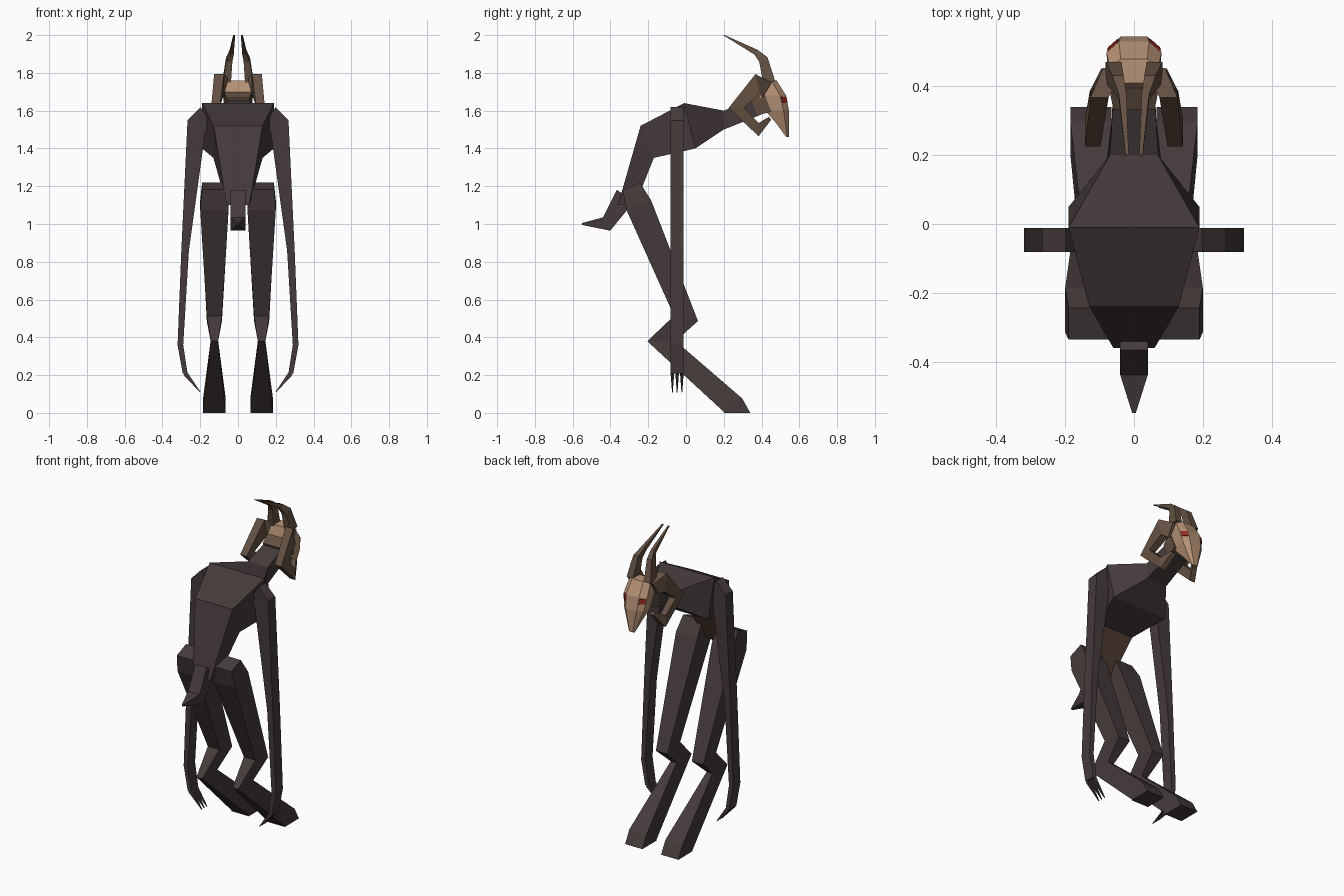
import bpy, bmesh
from mathutils import Vector

default_cube = bpy.data.objects.get("Cube")
if default_cube:
    bpy.data.objects.remove(default_cube, do_unlink=True)


def material(name, *color):
    mat = bpy.data.materials.new(name)
    mat.use_nodes = True
    mat.diffuse_color = (*color, 1)
    shader = mat.node_tree.nodes["Principled BSDF"]
    shader.inputs["Base Color"].default_value = (*color, 1)
    return mat


hide = material("dark_hide", .06, .043, .044)
belly_brown = material("belly_brown", .075, .043, .028)
horn_brown = material("horn_brown", .125, .08, .053)
bone = material("bone_tan", .47, .29, .185)
red = material("eye_red", .32, .02, .015)


def loft(name, rings, mat):
    """Bridge rings of equal length and cap both ends."""
    bm = bmesh.new()
    loops = [[bm.verts.new(point) for point in ring] for ring in rings]
    for lower, upper in zip(loops, loops[1:]):
        for i in range(len(lower)):
            bm.faces.new((lower[i - 1], lower[i], upper[i], upper[i - 1]))
    bm.faces.new(loops[0])
    bm.faces.new(loops[-1])
    bmesh.ops.recalc_face_normals(bm, faces=bm.faces)
    mesh = bpy.data.meshes.new(name)
    bm.to_mesh(mesh)
    bm.free()
    mesh.materials.append(mat)
    obj = bpy.data.objects.new(name, mesh)
    bpy.context.collection.objects.link(obj)
    return obj


def loft_pair(name, rings, mat):
    """Loft a left part and its mirrored right twin."""
    loft("left_" + name, rings, mat)
    mirrored = [[(-x, y, z) for x, y, z in ring] for ring in rings]
    loft("right_" + name, mirrored, mat)


def ramp(start, end, count):
    return [start + (end - start) * i / (count - 1) for i in range(count)]


def tube(path, offsets, widths, finish=None, sideways=False):
    """Mitred box rings along a path of (forward, height, depth).

    The path lies in the side plane, or in the front plane if sideways.
    """
    centres = [Vector((offset, a, b)) for offset, (a, b, depth) in zip(offsets, path)]
    steps = [(q - p).normalized() for p, q in zip(centres, centres[1:])]
    before = [steps[0]] + steps
    after = steps + [finish or steps[-1]]
    across = Vector((1, 0, 0))
    rings = []
    for centre, (a, b, depth), width, enter, leave in zip(centres, path, widths, before, after):
        tangent = leave if finish and len(rings) == len(steps) else enter + leave
        thick = tangent.cross(across).normalized() * depth / 2
        wide = across * width / 2
        ring = [centre + thick + wide, centre + thick - wide,
                centre - thick - wide, centre - thick + wide]
        rings.append([p.yxz if sideways else p for p in ring])
    return rings


def body_ring(back, belly, half):
    return [(-half, *back), (half, *back), (half, *belly), (-half, *belly)]


# Torso and neck, with a brown waist in front
torso = loft("torso", [
    body_ring(back=(-.36, 1.1), belly=(-.27, 1.1), half=.06),
    body_ring(back=(-.24, 1.52), belly=(-.17, 1.35), half=.13),
    body_ring(back=(-.01, 1.64), belly=(.05, 1.4), half=.19),
    body_ring(back=(.2, 1.6), belly=(.2, 1.5), half=.07),
    body_ring(back=(.38, 1.67), belly=(.4, 1.58), half=.06),
], hide)
torso.data.materials.append(belly_brown)
for face in torso.data.polygons:
    if face.center.z < 1.3 and face.normal.y > .5:
        face.material_index = 1

# Tail
tail_path = [(-.32, 1.15, .11), (-.42, 1, .08), (-.55, 1, .01)]
loft("tail", tube(tail_path, offsets=[0, 0, 0], widths=[.08, .08, .01]), hide)

# Legs with backward hocks and wedge feet
leg_path = [(-.29, 1.2, .1), (-.25, 1.1, .14), (0, .5, .13),
            (-.13, .38, .15), (.25, .04, .12), (.27, 0, .14)]
leg_widths = [.13, .15, .08, .04, .12, .12]
down = Vector((0, 0, -1))
loft_pair("leg", tube(leg_path, [.125] * len(leg_path), leg_widths, finish=down), hide)

# Long arms, flat from front to back
arm_path = [(.16, 1.56, .14), (.22, 1.52, .11), (.28, .86, .04),
            (.305, .36, .03), (.28, .21, .025)]
arm_y = -.047
loft_pair("arm", tube(arm_path, [arm_y] * len(arm_path), [.07] * len(arm_path),
                      sideways=True), hide)

# Three claws per hand
claw_path = [arm_path[-1], (.2, .11, .004)]
for label, shift in (("outer", -.025), ("middle", 0), ("inner", .025)):
    rings = tube(claw_path, [arm_y + shift] * len(claw_path), [.018, .004], sideways=True)
    loft_pair(label + "_claw", rings, hide)

# Back of the head
loft("head_back", tube([(.35, 1.62, .1), (.43, 1.65, .12)], [0, 0], [.12, .15]), horn_brown)


# Skull, with chamfered cheeks between the front and the sides
def skull_ring(z, front, back, half):
    corners = [(half * .55, front), (half, front - half * .4), (half * .9, back)]
    ring = [Vector((x, y, z)) for x, y in corners]
    return ring + [Vector((-x, y, z)) for x, y in reversed(corners)]


skull_rings = [
    skull_ring(z=1.76, front=.48, back=.41, half=.07),
    skull_ring(z=1.68, front=.53, back=.39, half=.08),
    skull_ring(z=1.6, front=.545, back=.42, half=.07),
    skull_ring(z=1.53, front=.545, back=.48, half=.045),
    skull_ring(z=1.46, front=.545, back=.53, half=.02),
]
loft("skull", skull_rings, bone)

# Eyes as thin plates on the cheeks
brow, cheek = skull_rings[1], skull_rings[2]
outward = (brow[1] - brow[0]).cross(brow[0] - cheek[0]).normalized()
if outward.y < 0:
    outward.negate()


def on_cheek(along, drop):
    return brow[0].lerp(brow[1], along).lerp(cheek[0].lerp(cheek[1], along), drop)


eye = [on_cheek(.1, .1), on_cheek(.9, .1), on_cheek(.9, .5), on_cheek(.1, .5)]
loft_pair("eye", [[p + outward * shift for p in eye] for shift in (-.004, .005)], red)

# Tall horns sweeping back
tall_path = [(.44, 1.75, .065), (.41, 1.87, .05), (.37, 1.91, .03), (.2, 2, .004)]
loft_pair("tall_horn", tube(tall_path, ramp(.06, .02, 4), ramp(.045, .01, 4)), horn_brown)

# Curled horns beside the jaw
curl_path = [(.43, 1.71, .09), (.38, 1.74, .11), (.265, 1.615, .08),
             (.385, 1.5, .07), (.445, 1.56, .02)]
curl_offsets = [.06, .1, .12, .11, .08]
loft_pair("curled_horn", tube(curl_path, curl_offsets, ramp(.06, .03, 5)), horn_brown)
